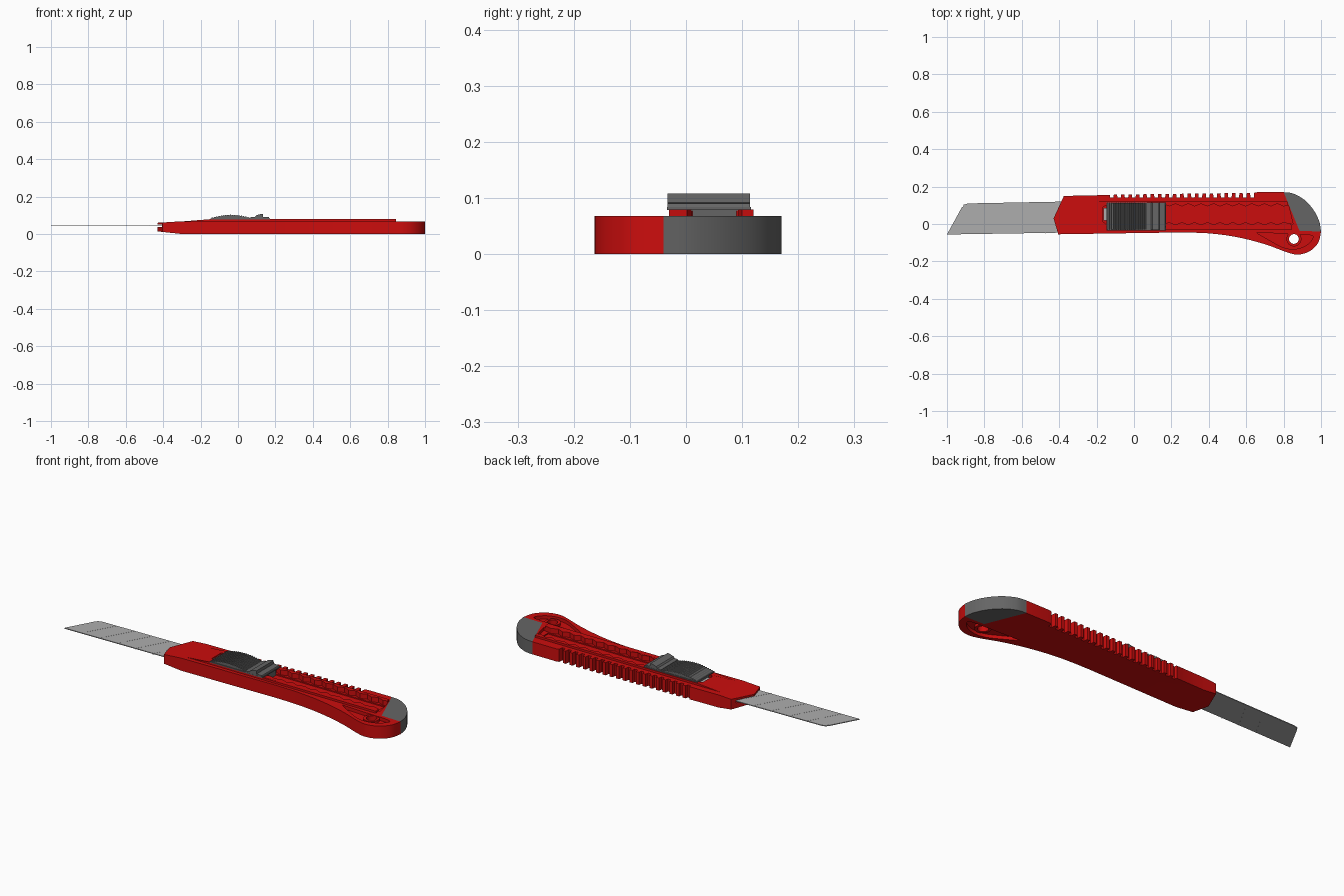
import bpy, bmesh, math
from mathutils import Vector

if "Cube" in bpy.data.objects:
    bpy.data.objects.remove(bpy.data.objects["Cube"])


def material(name, rgb):
    m = bpy.data.materials.new(name)
    m.use_nodes = True
    m.diffuse_color = (*rgb, 1)
    m.node_tree.nodes["Principled BSDF"].inputs["Base Color"].default_value = (*rgb, 1)
    return m


RED = material("red plastic", (0.60, 0.004, 0.004))
GREY = material("dark grey plastic", (0.13, 0.13, 0.13))
STEEL = material("blade steel", (0.42, 0.42, 0.42))


def prism(name, pts, lo, hi, mat, axis="z"):
    """Extrude an outline along z, or an x-z profile along y."""
    bm = bmesh.new()
    place = (lambda p, h: (p[0], p[1], h)) if axis == "z" else (lambda p, h: (p[0], h, p[1]))
    face = bm.faces.new([bm.verts.new(place(p, lo)) for p in pts])
    ext = bmesh.ops.extrude_face_region(bm, geom=[face])
    step = (0, 0, hi - lo) if axis == "z" else (0, hi - lo, 0)
    bmesh.ops.translate(bm, vec=step, verts=[v for v in ext["geom"] if isinstance(v, bmesh.types.BMVert)])
    bmesh.ops.recalc_face_normals(bm, faces=bm.faces)
    me = bpy.data.meshes.new(name)
    bm.to_mesh(me)
    bm.free()
    me.materials.append(mat)
    ob = bpy.data.objects.new(name, me)
    bpy.context.collection.objects.link(ob)
    return ob


def box(name, x, y, z, mat):
    return prism(name, [(x[0], y[0]), (x[1], y[0]), (x[1], y[1]), (x[0], y[1])], z[0], z[1], mat)


def circle(cx, cy, r, n=32):
    return [(cx + r * math.cos(math.tau * i / n), cy + r * math.sin(math.tau * i / n)) for i in range(n)]


def curve(pts, n=6):
    """Smooth path through the given points."""
    p = [Vector(q) for q in [pts[0], *pts, pts[-1]]]
    out = []
    for a, b, c, d in zip(p, p[1:], p[2:], p[3:]):
        for i in range(n):
            t = i / n
            out.append(tuple(0.5 * (2 * b + (c - a) * t + (2 * a - 5 * b + 4 * c - d) * t * t
                                    + (3 * b - a - 3 * c + d) * t ** 3)))
    return out + [pts[-1]]


def cut(target, cutters):
    for c in cutters:
        c.hide_render = True
        mod = target.modifiers.new("cut", "BOOLEAN")
        mod.operation, mod.solver, mod.object = "DIFFERENCE", "EXACT", c
        bpy.context.view_layer.objects.active = target
        bpy.ops.object.modifier_apply(modifier=mod.name)


def smooth(ob):
    bpy.ops.object.select_all(action="DESELECT")
    ob.select_set(True)
    bpy.context.view_layer.objects.active = ob
    bpy.ops.object.shade_smooth_by_angle(angle=math.radians(25))


# Handle outline: nose, grip notches, tail loop, lower edge
outline = [(-0.43, 0.03), (-0.375, 0.15), (-0.135, 0.155)]
for i in range(20):
    x = -0.13 + 0.0395 * i
    top = 0.157 + 0.0005 * i
    outline += [(x, top), (x + 0.002, 0.142), (x + 0.02, 0.142), (x + 0.022, top)]
outline += [(0.66, 0.17), (0.80, 0.17), (0.885, -0.037)]
outline += curve([(1.0, -0.04), (0.985, -0.1), (0.94, -0.145), (0.88, -0.163), (0.82, -0.152),
                  (0.7, -0.108), (0.55, -0.07), (0.4, -0.05), (0.25, -0.045)])
outline += [(-0.405, -0.055)]
handle = prism("handle", outline, 0, 0.068, RED)

# Tapered nose
bm = bmesh.new()
bm.from_mesh(handle.data)
bmesh.ops.bisect_plane(bm, geom=bm.verts[:] + bm.edges[:] + bm.faces[:], dist=1e-5,
                       plane_co=(-0.3, 0, 0), plane_no=(1, 0, 0))
for v in bm.verts:
    if v.co.x < -0.3:
        f = (-0.3 - v.co.x) / 0.13
        v.co.z = 0.068 - 0.008 * f if v.co.z > 0.03 else 0.014 * f
bmesh.ops.triangulate(bm, faces=[f for f in bm.faces if f.calc_center_median().x < -0.3])
bm.to_mesh(handle.data)
bm.free()

# Raised rails along the slider track, ramped at the front
rails = prism("slider_rails", [(-0.3, 0.12), (-0.15, 0.12), (0.82, 0.12), (0.845, -0.03),
                               (-0.15, -0.03), (-0.3, -0.03)], 0.05, 0.079, RED)
for v in rails.data.vertices:
    if v.co.x < -0.2 and v.co.z > 0.06:
        v.co.z = 0.067

# Track with ratchet teeth on both sides
n = 20
step = (0.80 - 0.12) / n
upper = [(0.12 + step * i, 0.108 if i % 2 else 0.094) for i in range(n + 1)]
lower = [(x, 0.104 - y) for x, y in reversed(upper)]
track = prism("track_cutter", [(-0.165, 0.09), (-0.15, 0.1), (0.11, 0.1)] + upper
              + [(0.826, 0.1), (0.85, 0.0)] + lower + [(0.11, 0), (-0.15, 0), (-0.165, 0.012)],
              0.052, 0.15, RED)
inner = box("inner_cutter", (-0.16, 0.815), (0.014, 0.09), (0.046, 0.15), RED)
mouth = box("mouth_cutter", (-0.5, -0.38), (-0.05, 0.125), (0.037, 0.051), RED)
pocket = curve([(0.655, -0.045), (0.8, -0.052), (0.93, -0.058), (0.957, -0.073), (0.92, -0.115),
                (0.86, -0.134), (0.80, -0.126), (0.73, -0.09), (0.66, -0.05)], 4)
pockets = [prism("pocket_cutter", pocket, *z, RED) for z in ((0.05, 0.1), (-0.1, 0.018))]
hole = prism("hole_cutter", circle(0.855, -0.08, 0.026), -0.1, 0.2, RED)
boss = prism("hole_rim", circle(0.855, -0.08, 0.04), 0.004, 0.064, RED)
cut(rails, [track, inner])
cut(handle, [track, inner, mouth, hole] + pockets)
cut(boss, [hole])
for c in [track, inner, mouth, hole] + pockets:
    bpy.data.objects.remove(c)

# Rounded end cap
cap = prism("end_cap", curve([(0.80, 0.17), (0.85, 0.163), (0.91, 0.13), (0.96, 0.075),
                              (0.99, 0.015), (1.0, -0.04)]) + [(0.885, -0.037)], 0, 0.068, GREY)

# Snap-off blade with clipped tip and score lines
prism("blade", [(-1.0, -0.056), (-0.92, 0.09), (-0.913, 0.092), (-0.912, 0.103), (-0.885, 0.11),
                (-0.37, 0.12), (-0.37, -0.046)], 0.042, 0.046, STEEL)
for i in range(1, 6):
    x = -1.0 + 0.105 * i
    prism(f"score_line_{i}", [(x, -0.052), (x + 0.09, 0.108), (x + 0.092, 0.108), (x + 0.002, -0.052)],
          0.0415, 0.0465, STEEL)

# Thumb slider: ribbed dome, step, stop block and foot
dome = [(-0.145, 0.079)]
ribs = 18
for i in range(ribs):
    for t, drop in ((0.1, 0.004), (0.5, 0), (0.9, 0)):
        u = (i + t) / ribs
        dome.append((-0.145 + 0.215 * u, 0.087 + 0.016 * math.sin(math.pi * u) - drop))
dome.append((0.07, 0.079))
prism("thumb_pad", dome, -0.03, 0.113, GREY, "y")
prism("slider_stop", [(0.07, 0.079), (0.07, 0.09), (0.092, 0.092), (0.098, 0.1), (0.125, 0.108),
                      (0.133, 0.108), (0.135, 0.092), (0.165, 0.09), (0.17, 0.079)],
      -0.033, 0.114, GREY, "y")
box("slider_base", (-0.147, 0.17), (-0.034, 0.116), (0.0785, 0.084), GREY)
box("slider_foot", (-0.145, 0.165), (0.012, 0.09), (0.046, 0.08), GREY)
box("blade_carrier_tab", (-0.163, -0.145), (0.02, 0.085), (0.05, 0.072), STEEL)

for ob in (handle, cap, boss):
    smooth(ob)
